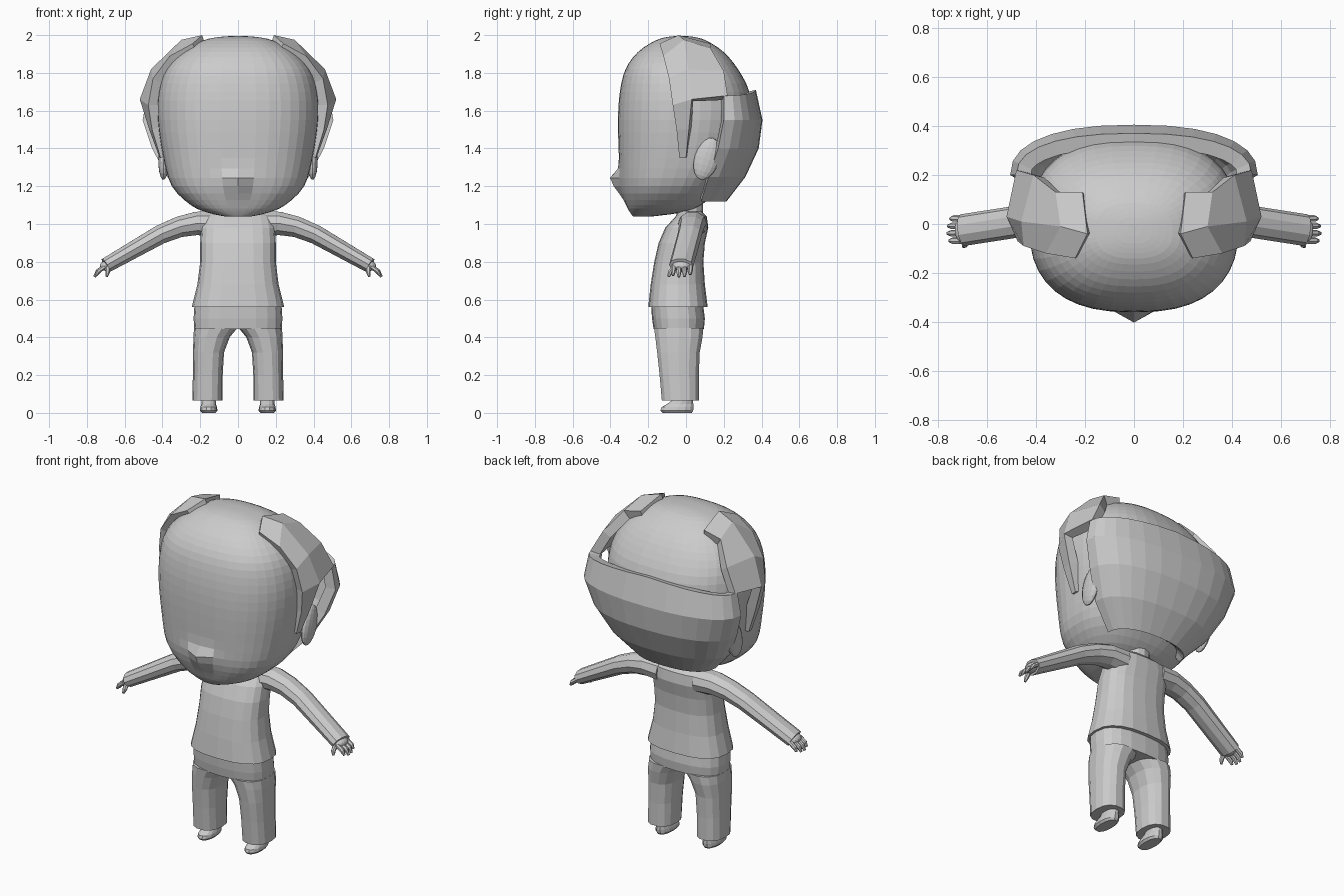
import bpy, bmesh, math
from mathutils import Vector

if "Cube" in bpy.data.objects:
    bpy.data.objects.remove(bpy.data.objects["Cube"], do_unlink=True)

grey = bpy.data.materials.new("plain grey")
grey.use_nodes = True
grey.diffuse_color = (0.6, 0.6, 0.6, 1)
grey.node_tree.nodes["Principled BSDF"].inputs["Base Color"].default_value = (0.6, 0.6, 0.6, 1)


def finish(name, bm, mirror=False, thickness=0):
    me = bpy.data.meshes.new(name)
    bm.to_mesh(me)
    bm.free()
    me.materials.append(grey)
    ob = bpy.data.objects.new(name, me)
    bpy.context.collection.objects.link(ob)
    if thickness:
        mod = ob.modifiers.new("thickness", 'SOLIDIFY')
        mod.thickness = thickness
        mod.offset = -1
    if mirror:
        mod = ob.modifiers.new("mirror", 'MIRROR')
        mod.use_mirror_merge = False
    return ob


def loft(name, rings, mirror=False):
    """Closed skin through rings of equal point count."""
    bm = bmesh.new()
    rows = [[bm.verts.new(p) for p in ring] for ring in rings]
    n = len(rows[0])
    for a, b in zip(rows, rows[1:]):
        for i in range(n):
            j = (i + 1) % n
            bm.faces.new((a[i], a[j], b[j], b[i]))
    bm.faces.new(rows[0])
    bm.faces.new(rows[-1])
    bmesh.ops.recalc_face_normals(bm, faces=bm.faces)
    return finish(name, bm, mirror)


def sheet(name, rows, mirror=False, thickness=0.05):
    """Open skin facing away from the head centre, thickened inward."""
    bm = bmesh.new()
    rows = [[bm.verts.new(p) for p in row] for row in rows]
    for a, b in zip(rows, rows[1:]):
        for i in range(min(len(a), len(b)) - 1):
            bm.faces.new((a[i], a[i + 1], b[i + 1], b[i]))
    bmesh.ops.recalc_face_normals(bm, faces=bm.faces)
    centre = Vector((0, 0, 1.5))
    if sum(f.normal.dot(f.calc_center_median() - centre) for f in bm.faces) < 0:
        bmesh.ops.reverse_faces(bm, faces=bm.faces)
    return finish(name, bm, mirror, thickness)


def spow(v, p):
    return math.copysign(abs(v) ** p, v)


def oval(z, half, front, back, cx=0, n=20, e=2.4):
    """Level rounded-box ring."""
    cy, ry = (front + back) / 2, (back - front) / 2
    angles = [2 * math.pi * i / n for i in range(n)]
    return [Vector((cx + half * spow(math.cos(t), 2 / e), cy + ry * spow(math.sin(t), 2 / e), z))
            for t in angles]


def tube(name, path, n=10, mirror=True):
    """Path entries are x, y, z, depth radius, height radius."""
    pts = [Vector(p[:3]) for p in path]
    rings = []
    for i, p in enumerate(path):
        d = (pts[min(i + 1, len(pts) - 1)] - pts[max(i - 1, 0)]).normalized()
        side = (Vector((0, 1, 0)) - d * d.y).normalized()
        up = side.cross(d)
        rings.append([pts[i] + side * p[3] * math.cos(2 * math.pi * k / n)
                      + up * p[4] * math.sin(2 * math.pi * k / n) for k in range(n)])
    return loft(name, rings, mirror)


def ellipsoid(name, centre, radii, tilt=0):
    bm = bmesh.new()
    bmesh.ops.create_uvsphere(bm, u_segments=14, v_segments=10, radius=1)
    for v in bm.verts:
        v.co = Vector(c * r for c, r in zip(v.co, radii))
        y, z = v.co.y, v.co.z
        v.co.y = y * math.cos(tilt) - z * math.sin(tilt)
        v.co.z = y * math.sin(tilt) + z * math.cos(tilt)
        v.co += Vector(centre)
    return finish(name, bm, True)


def smooth(rows, steps):
    """Catmull-Rom interpolation of a profile."""
    out = []
    for i in range(len(rows) - 1):
        quad = [rows[max(0, min(len(rows) - 1, i + k))] for k in (-1, 0, 1, 2)]
        for s in range(steps):
            t = s / steps
            out.append([b + 0.5 * t * (c - a + t * (2 * a - 5 * b + 4 * c - d + t * (3 * (b - c) + d - a)))
                        for a, b, c, d in zip(*quad)])
    return out + [list(rows[-1])]


# Head with a pulled, pointed nose: z, half width, front, back
head = [(1.04, 0.07, -0.28, -0.18), (1.06, 0.16, -0.295, -0.03), (1.1, 0.25, -0.315, 0.08),
        (1.2, 0.35, -0.345, 0.19), (1.35, 0.395, -0.355, 0.29), (1.55, 0.425, -0.36, 0.345),
        (1.7, 0.42, -0.35, 0.335), (1.82, 0.38, -0.32, 0.275), (1.91, 0.295, -0.255, 0.2),
        (1.97, 0.19, -0.165, 0.11), (1.99, 0.1, -0.1, 0.045), (1.995, 0.03, -0.05, 0)]
rings = [oval(*r, n=40, e=2.5) for r in smooth(head, 3)]
for ring in rings:
    for p in ring:
        if p.y < -0.15:
            spread = 0.035 if p.z > 1.245 else 0.08
            p.y -= 0.052 * math.exp(-abs(p.x) / 0.045 - ((p.z - 1.245) / spread) ** 2)
loft("head", rings)

# Ears
ellipsoid("ears", (0.395, 0.11, 1.345), (0.028, 0.065, 0.115), -0.3)

# Back hair band: z, half width, back, side edge
band = [(1.71, 0.48, 0.37, 0.2), (1.55, 0.505, 0.405, 0.2), (1.4, 0.455, 0.385, 0.17),
        (1.25, 0.375, 0.315, 0.12), (1.12, 0.25, 0.215, 0.08)]
rows = []
for z, half, back, edge in band:
    row = []
    for i in range(15):
        t = math.pi * i / 14
        row.append((half * spow(math.cos(t), 0.85), edge + (back - edge) * math.sin(t) ** 0.85,
                    z - 0.03 * abs(math.cos(t)) * (z > 1.6)))
    rows.append(row)
sheet("back_hair", rows, thickness=0.06)

# Side hair sweeping from the crown to pointed sideburns: front, ridge, rear
sheet("side_hair", [
    [(0.24, -0.14, 1.955), (0.19, -0.04, 2.0), (0.21, 0.13, 1.955)],
    [(0.36, -0.12, 1.89), (0.3, -0.01, 1.975), (0.32, 0.13, 1.93)],
    [(0.45, -0.09, 1.77), (0.46, 0.01, 1.82), (0.41, 0.2, 1.81)],
    [(0.475, -0.07, 1.63), (0.52, 0.03, 1.66), (0.48, 0.22, 1.68)],
    [(0.455, -0.05, 1.5), (0.47, 0.015, 1.5)],
    [(0.41, -0.035, 1.35), (0.415, 0, 1.35)]], mirror=True, thickness=0.055)

# Neck
loft("neck", [oval(z, 0.075, -0.05, 0.09, n=12, e=2) for z in (0.98, 1.13)])

# Shirt: z, half width, front, back
shirt = [(0.56, 0.245, -0.2, 0.115), (0.68, 0.215, -0.187, 0.1), (0.8, 0.2, -0.168, 0.092),
         (0.9, 0.2, -0.145, 0.1), (0.98, 0.195, -0.11, 0.118), (1.04, 0.18, -0.055, 0.11),
         (1.07, 0.11, -0.04, 0.08)]
loft("shirt", [oval(*r, e=2.6) for r in shirt])

# Sleeves
tube("sleeves", [(0.12, 0.035, 1.0, 0.08, 0.07), (0.22, 0.035, 1.003, 0.075, 0.065),
                 (0.31, 0.03, 0.985, 0.068, 0.058), (0.41, 0.02, 0.945, 0.065, 0.053),
                 (0.7, -0.025, 0.78, 0.065, 0.042)])

# Hands
ellipsoid("palms", (0.7, -0.025, 0.778), (0.032, 0.05, 0.026))
for name, y, reach in (("first", -0.068, 0.034), ("middle", -0.038, 0.042),
                       ("third", -0.008, 0.04), ("little", 0.022, 0.03)):
    tube(name + "_fingers", [(0.705, y, 0.775, 0.014, 0.013),
                             (0.718 + reach * 0.6, y, 0.765 - reach * 0.4, 0.014, 0.013),
                             (0.718 + reach, y, 0.762 - reach, 0.007, 0.007)], n=7)
tube("thumbs", [(0.69, -0.06, 0.775, 0.014, 0.014), (0.69, -0.085, 0.745, 0.013, 0.013),
                (0.695, -0.092, 0.722, 0.007, 0.007)], n=7)

# Trousers
loft("hips", [oval(z, h, f, b, e=2.6) for z, h, f, b in
              ((0.445, 0.232, -0.172, 0.095), (0.5, 0.235, -0.18, 0.1), (0.58, 0.23, -0.185, 0.09))])
legs = [(0.065, 0.08, -0.13, 0.07, 0.162), (0.2, 0.079, -0.142, 0.07, 0.16),
        (0.32, 0.082, -0.155, 0.075, 0.156), (0.4, 0.096, -0.165, 0.09, 0.14),
        (0.45, 0.115, -0.172, 0.095, 0.118)]
loft("trouser_legs", [oval(*r, n=14) for r in legs], mirror=True)

# Shoes
shoes = [(0, 0.036, -0.125, 0.032), (0.012, 0.046, -0.137, 0.04), (0.03, 0.044, -0.132, 0.042),
         (0.048, 0.038, -0.1, 0.04), (0.085, 0.036, -0.05, 0.038)]
loft("shoes", [oval(*r, cx=0.155, n=14, e=2.2) for r in shoes], mirror=True)
